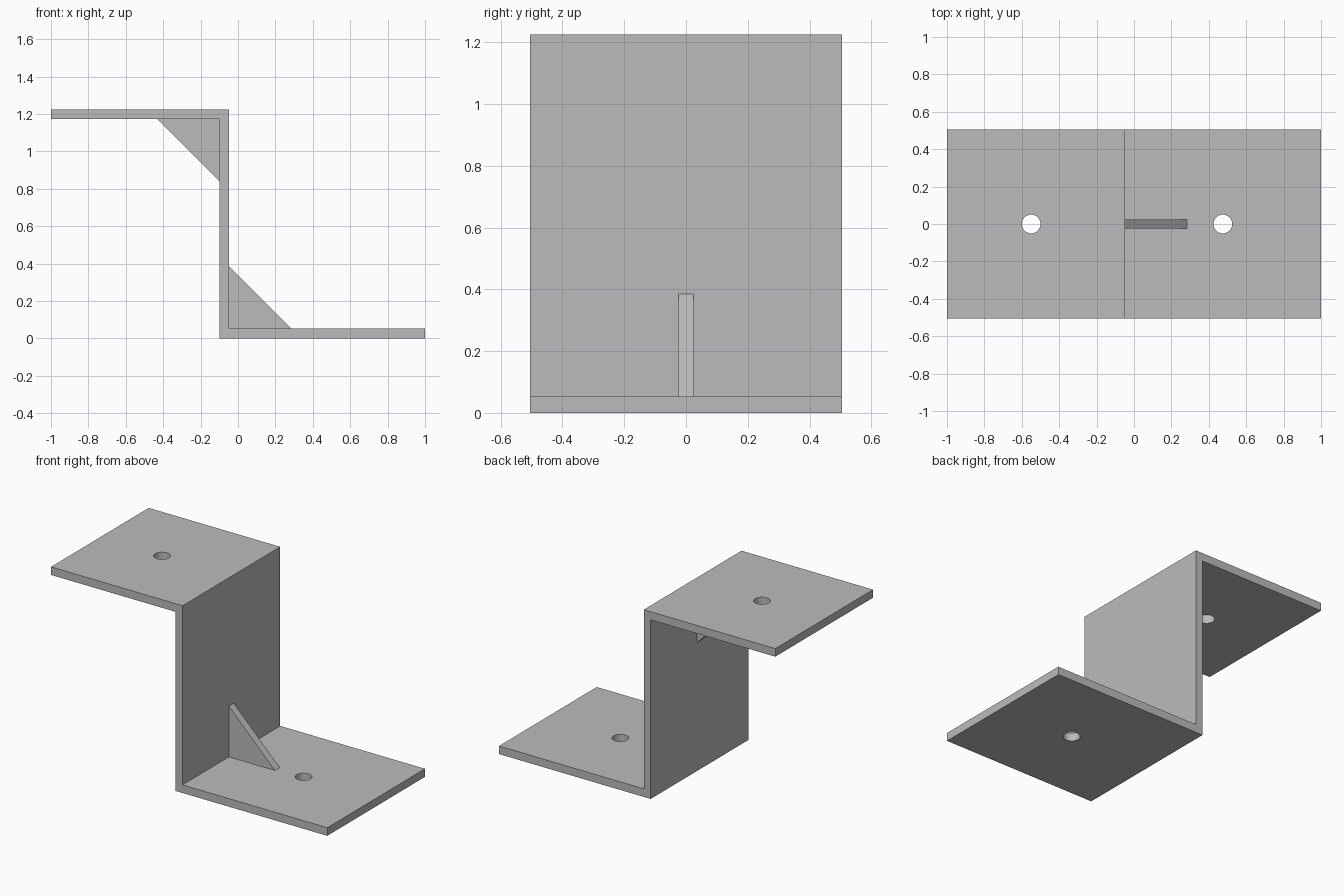
import bpy
import bmesh

cube = bpy.data.objects.get("Cube")
if cube:
    bpy.data.objects.remove(cube, do_unlink=True)

HALF_DEPTH = 0.505
HEIGHT = 1.225
THICK = 0.053
WALL_LEFT, WALL_RIGHT = -0.098, -0.048
GUSSET = 0.332
HOLE_RADIUS = 0.05

grey = bpy.data.materials.new("plain grey")
grey.use_nodes = True
colour = (0.5, 0.5, 0.5, 1)
grey.diffuse_color = colour
grey.node_tree.nodes["Principled BSDF"].inputs["Base Color"].default_value = colour


def extrude_profile(name, points, half_depth):
    """Extrude an outline in the xz plane evenly along y."""
    bm = bmesh.new()
    face = bm.faces.new([bm.verts.new((x, -half_depth, z)) for x, z in points])
    result = bmesh.ops.extrude_face_region(bm, geom=[face])
    moved = [v for v in result["geom"] if isinstance(v, bmesh.types.BMVert)]
    bmesh.ops.translate(bm, verts=moved, vec=(0, 2 * half_depth, 0))
    bmesh.ops.recalc_face_normals(bm, faces=bm.faces)
    mesh = bpy.data.meshes.new(name)
    bm.to_mesh(mesh)
    bm.free()
    mesh.materials.append(grey)
    obj = bpy.data.objects.new(name, mesh)
    bpy.context.collection.objects.link(obj)
    return obj


def drill(obj, x, z):
    """Cut a round vertical hole and discard the cutter."""
    bpy.ops.mesh.primitive_cylinder_add(
        vertices=48, radius=HOLE_RADIUS, depth=4 * THICK, location=(x, 0, z))
    cutter = bpy.context.object
    cutter.hide_render = True
    cutter.data.materials.append(grey)
    mod = obj.modifiers.new("hole", "BOOLEAN")
    mod.operation = "DIFFERENCE"
    mod.solver = "EXACT"
    mod.object = cutter
    bpy.ops.object.select_all(action="DESELECT")
    obj.select_set(True)
    bpy.context.view_layer.objects.active = obj
    bpy.ops.object.modifier_apply(modifier=mod.name)
    bpy.data.objects.remove(cutter, do_unlink=True)


# Z-shaped bracket: lower flange, wall and upper flange in one bent plate
under = HEIGHT - THICK
bracket = extrude_profile("bracket_plate", [
    (WALL_LEFT, 0), (1, 0), (1, THICK), (WALL_RIGHT, THICK),
    (WALL_RIGHT, HEIGHT), (-1, HEIGHT), (-1, under), (WALL_LEFT, under),
], HALF_DEPTH)

# Mounting holes
drill(bracket, 0.475, THICK / 2)
drill(bracket, -0.55, HEIGHT - THICK / 2)
bpy.ops.object.shade_smooth_by_angle()

# Triangular stiffeners in the two inner corners
for name, x, z, side in (("lower_gusset", WALL_RIGHT, THICK, 1),
                         ("upper_gusset", WALL_LEFT, under, -1)):
    extrude_profile(name, [(x, z), (x + side * GUSSET, z),
                           (x, z + side * GUSSET)], 0.025)
